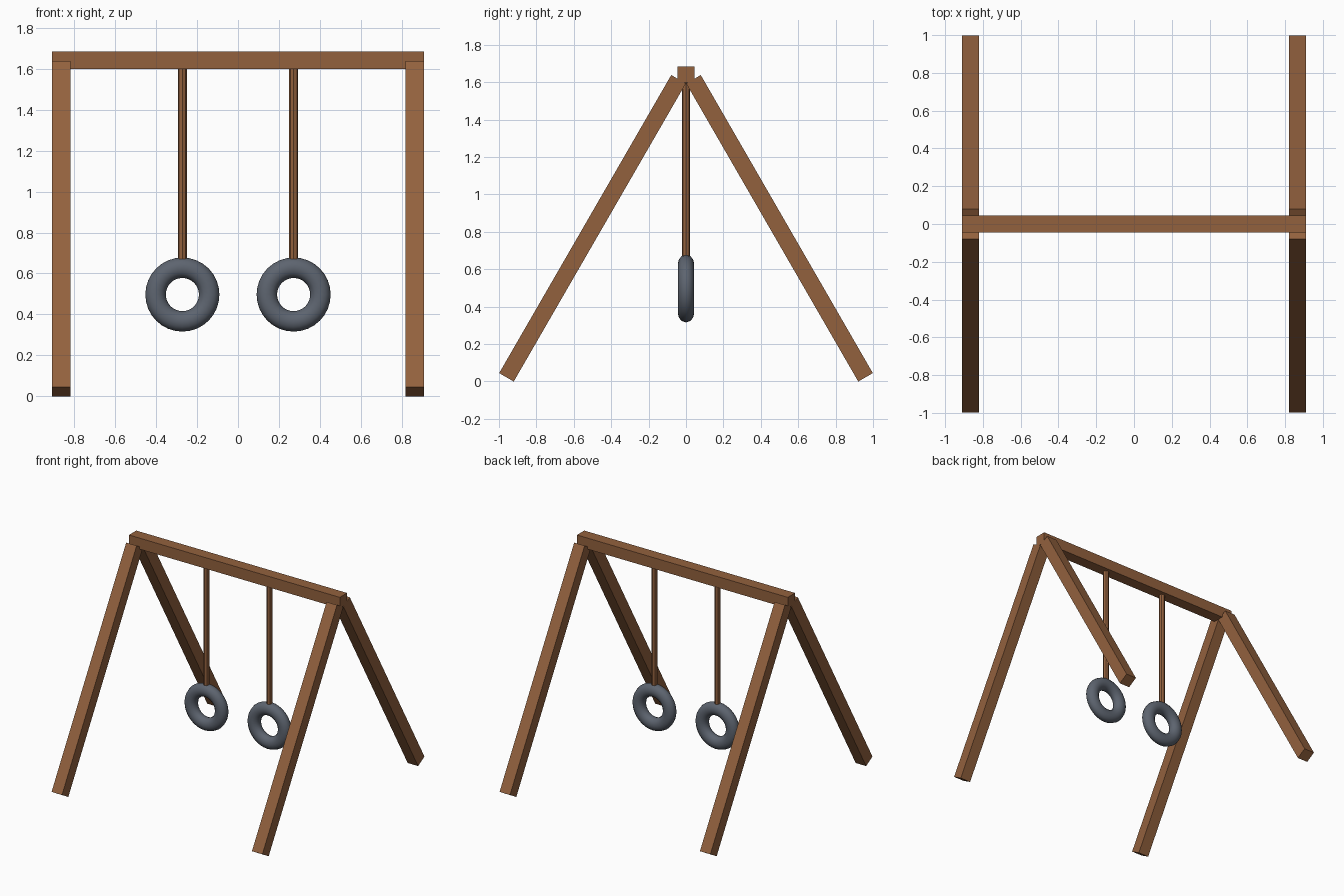
import bpy, math

if "Cube" in bpy.data.objects:
    bpy.data.objects.remove(bpy.data.objects["Cube"])


def material(name, color):
    m = bpy.data.materials.new(name)
    m.diffuse_color = (*color, 1)
    m.use_nodes = True
    m.node_tree.nodes["Principled BSDF"].inputs["Base Color"].default_value = m.diffuse_color
    return m


WOOD = material("brown wood", (0.29, 0.12, 0.048))
RUBBER = material("grey rubber", (0.11, 0.128, 0.16))


def finish(name, mat):
    ob = bpy.context.object
    ob.name = name
    ob.data.materials.append(mat)
    return ob


def box(name, size, loc, tilt=0):
    bpy.ops.mesh.primitive_cube_add(size=1, location=loc, rotation=(tilt, 0, 0))
    ob = finish(name, WOOD)
    ob.scale = size
    return ob


# Top beam
box("top_beam", (1.82, 0.09, 0.086), (0, 0, 1.642))

for sx, side in ((-1, "left"), (1, "right")):
    # A-frame legs, leaning 30 degrees to the beam
    for sy, end in ((-1, "front"), (1, "back")):
        box(f"{end}_leg_{side}", (0.09, 0.09, 1.84),
            (sx * 0.865, sy * 0.5, 0.819), sy * math.radians(30))

    # Hanging pole
    bpy.ops.mesh.primitive_cylinder_add(vertices=8, radius=0.022, depth=0.95,
                                        location=(sx * 0.272, 0, 1.135))
    finish(f"hanger_{side}", WOOD)

    # Tyre seat, slightly flattened front to back
    bpy.ops.mesh.primitive_torus_add(major_radius=0.131, minor_radius=0.05,
                                     major_segments=32, minor_segments=12,
                                     location=(sx * 0.272, 0, 0.497),
                                     rotation=(math.pi / 2, 0, 0))
    tyre = finish(f"tyre_{side}", RUBBER)
    tyre.scale = (1, 1, 0.88)
    bpy.ops.object.shade_smooth_by_angle(angle=math.radians(40))
